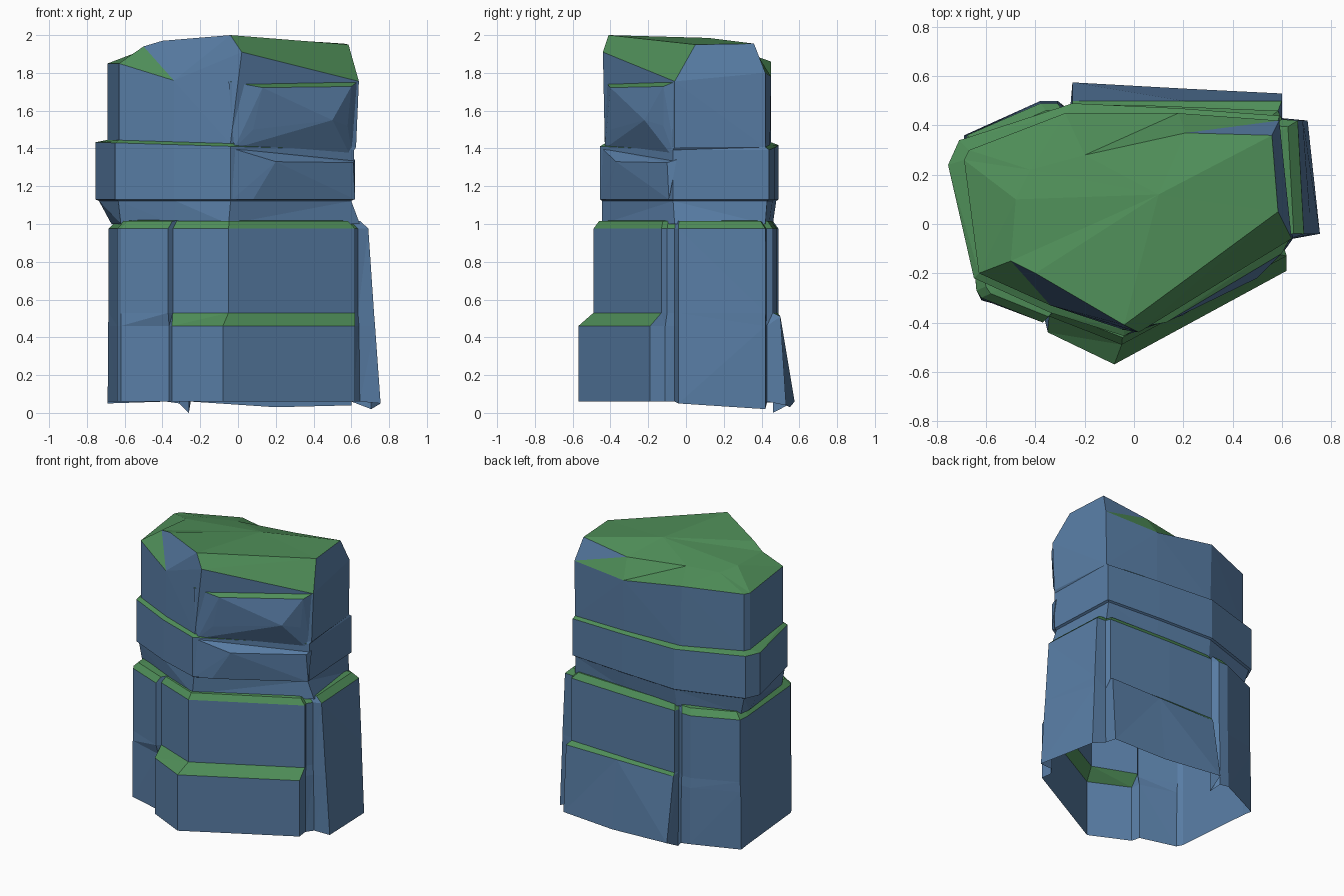
import bpy, bmesh

if "Cube" in bpy.data.objects:
    bpy.data.objects.remove(bpy.data.objects["Cube"])

def material(name, rgb):
    m = bpy.data.materials.new(name)
    m.diffuse_color = (*rgb, 1)
    m.use_nodes = True
    m.node_tree.nodes["Principled BSDF"].inputs["Base Color"].default_value = m.diffuse_color
    return m

ROCK = material("blue rock", (0.098, 0.205, 0.375))
MOSS = material("green moss", (0.078, 0.27, 0.098))

def finish(name, bm, moss_limit=0.45):
    """Triangulate, paint upward faces green and make the object."""
    bmesh.ops.triangulate(bm, faces=bm.faces[:])
    bm.normal_update()
    for f in bm.faces:
        f.material_index = 1 if f.normal.z > moss_limit else 0
    me = bpy.data.meshes.new(name)
    bm.to_mesh(me)
    bm.free()
    me.materials.append(ROCK)
    me.materials.append(MOSS)
    ob = bpy.data.objects.new(name, me)
    bpy.context.collection.objects.link(ob)

def level(outline, z, s=1.0, tilt=0.0):
    return [(x * s, y * s, z - tilt * x) for x, y in outline]

def mix(a, b, t):
    return [(p[0] + (q[0] - p[0]) * t, p[1] + (q[1] - p[1]) * t) for p, q in zip(a, b)]

def loft(name, rings, peak=None):
    """Open-bottomed shell through rings, optionally closed by a peak point."""
    bm = bmesh.new()
    vs = [[bm.verts.new(p) for p in r] for r in rings]
    n = len(rings[0])
    for a, b in zip(vs, vs[1:]):
        for i in range(n):
            j = (i + 1) % n
            bm.faces.new((a[i], a[j], b[j], b[i]))
    if peak:
        top = bm.verts.new(peak)
        for i in range(n):
            bm.faces.new((vs[-1][i], vs[-1][(i + 1) % n], top))
    finish(name, bm)

def hull(name, pts, moss_limit=0.45):
    bm = bmesh.new()
    for p in pts:
        bm.verts.new(p)
    res = bmesh.ops.convex_hull(bm, input=bm.verts[:])
    loose = [v for v in bm.verts if not v.link_faces]
    bmesh.ops.delete(bm, geom=loose, context='VERTS')
    bmesh.ops.recalc_face_normals(bm, faces=bm.faces[:])
    finish(name, bm, moss_limit)

# Lower half: wide foot with front block and flared back, stepping in at 0.53
foot = [(-.365, -.38), (-.35, -.44), (-.08, -.57), (.62, -.19), (.61, -.11),
        (.645, -.06), (.755, -.04), (.705, .42), (.60, .43), (.60, .53),
        (.20, .55), (-.25, .575), (-.26, .46), (-.31, .50), (-.38, .50),
        (-.69, .36), (-.69, .28), (-.64, -.27), (-.62, -.31)]
waist = [(-.37, -.40), (-.345, -.375), (-.05, -.49), (.62, -.13), (.61, -.10),
         (.635, -.06), (.69, -.04), (.665, .42), (.60, .425), (.585, .46),
         (.10, .48), (-.25, .485), (-.26, .45), (-.31, .49), (-.38, .49),
         (-.68, .36), (-.685, .28), (-.64, -.27), (-.62, -.30)]
shoulder = mix(foot, waist, 0.45)
# the front block stays full width up to its bevel, the back flap tapers
for i in range(5):
    shoulder[i] = foot[i]
for i in (9, 10, 11):
    shoulder[i] = (foot[i][0], .50)
mid = mix(foot, waist, 1.0)
mid[6], mid[7] = (.72, -.04), (.685, .42)

base = level(foot, 0.06)
for i, z in {12: 0.0, 10: .03, 6: .05, 7: .02, 9: .04, 15: .05, 13: .05}.items():
    base[i] = (*foot[i], z)
bevel = level(shoulder, 0.46)
for i in (9, 10, 11):
    bevel[i] = (*shoulder[i], 0.51)
loft("lower_column", [base, bevel, level(mid, 0.53), level(waist, 0.975),
                      level(waist, 1.015, 0.94), level(waist, 1.025, 0.75)])

# Upper half: neck, bulging middle tier, upper wall, crown
neck = [(-.62, -.20), (-.34, -.33), (-.05, -.445), (.645, -.06), (.585, .42),
        (.18, .44), (-.25, .46), (-.66, .32), (-.67, .24)]
tier = [(-.65, -.22), (-.34, -.36), (-.04, -.455), (.615, -.07), (.59, .44),
        (.18, .47), (-.25, .49), (-.71, .34), (-.755, .24)]
wall = [(-.63, -.20), (-.34, -.33), (-.04, -.43), (.625, -.06), (.585, .42),
        (.18, .445), (-.27, .45), (-.67, .30), (-.69, .26)]
rim = [(-.63, -.20, 1.85), (-.34, -.33, 1.76), (.02, -.44, 1.91), (.64, -.06, 1.755),
       (.59, .42, 1.80), (.18, .45, 1.78), (-.28, .45, 1.86), (-.67, .30, 1.85),
       (-.69, .26, 1.85)]
crown = [(-.50, -.15, 1.94), (-.40, -.20, 1.97), (-.04, -.41, 2.0), (.585, .05, 1.95),
         (.56, .36, 1.955), (.21, .37, 1.91), (-.20, .28, 1.92), (-.42, .22, 1.91),
         (-.48, .10, 1.93)]
loft("upper_column", [level(neck, 1.0), level(tier, 1.122, 0.975), level(tier, 1.13),
                      level(tier, 1.41, 1, .03), level(wall, 1.425, 1, .03), rim, crown],
     peak=(.10, .12, 1.985))

# Overhanging brow on the front right
hull("brow", [(-.05, -.43, 1.755), (.635, -.055, 1.755), (.13, -.40, 1.722),
              (.60, -.12, 1.728), (.08, -.40, 1.50), (.50, -.22, 1.55),
              (.58, -.12, 1.52), (-.02, -.43, 1.40), (.61, -.05, 1.33),
              (.3, -.1, 1.6)])

# Sloped slab below the brow
hull("brow_slab", [(-.03, -.445, 1.40), (.62, -.05, 1.34), (.20, -.37, 1.33),
                   (.61, -.10, 1.325), (.08, -.41, 1.13), (.62, -.09, 1.13),
                   (-.03, -.45, 1.13), (.3, -.1, 1.2)], moss_limit=0.95)
